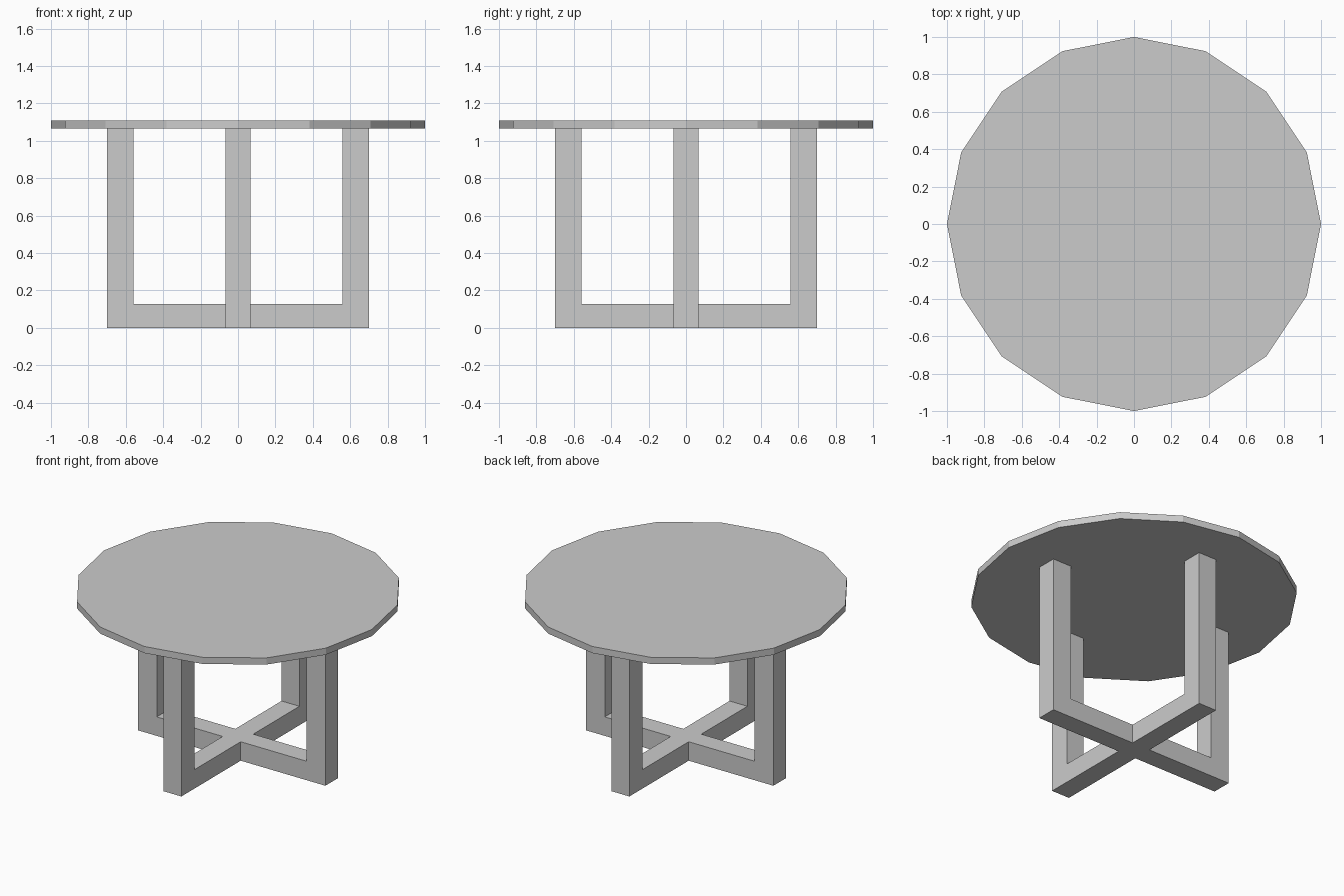
import bpy, bmesh
from mathutils import Matrix, Vector

if "Cube" in bpy.data.objects:
    bpy.data.objects.remove(bpy.data.objects["Cube"])

HALF_W = 0.067      # half width of the beams
INNER, OUTER = 0.56, 0.70
BASE_H, LEG_H, TOP_H = 0.128, 1.065, 1.11


def finish(bm, name):
    bmesh.ops.recalc_face_normals(bm, faces=bm.faces)
    mesh = bpy.data.meshes.new(name)
    bm.to_mesh(mesh)
    bm.free()
    obj = bpy.data.objects.new(name, mesh)
    bpy.context.collection.objects.link(obj)
    return obj


def raise_faces(bm, faces, height):
    """Extrude faces straight up to an absolute height."""
    geom = bmesh.ops.extrude_face_region(bm, geom=faces)["geom"]
    for v in geom:
        if isinstance(v, bmesh.types.BMVert):
            v.co.z = height
    return [f for f in geom if isinstance(f, bmesh.types.BMFace)]


def add_rect(bm, x0, x1, turn):
    rot = Matrix.Rotation(turn, 3, 'Z')
    pts = [(x0, -HALF_W, 0), (x1, -HALF_W, 0), (x1, HALF_W, 0), (x0, HALF_W, 0)]
    bm.faces.new([bm.verts.new(rot @ Vector(p)) for p in pts])


# Crossed base with four upright legs, grown from a plus-shaped plan
bm = bmesh.new()
add_rect(bm, -HALF_W, HALF_W, 0)
for i in range(4):
    turn = i * 1.5707963267948966
    add_rect(bm, HALF_W, INNER, turn)
    add_rect(bm, INNER, OUTER, turn)
bmesh.ops.remove_doubles(bm, verts=bm.verts, dist=1e-4)
upper = raise_faces(bm, bm.faces[:], BASE_H)
feet = [f for f in upper if f.calc_center_median().xy.length > INNER]
raise_faces(bm, feet, LEG_H)
finish(bm, "cross_base_with_legs")

# Sixteen-sided tabletop
bm = bmesh.new()
bmesh.ops.create_cone(bm, cap_ends=True, segments=16, radius1=1, radius2=1,
                      depth=TOP_H - LEG_H,
                      matrix=Matrix.Translation((0, 0, (TOP_H + LEG_H) / 2)))
finish(bm, "tabletop")
